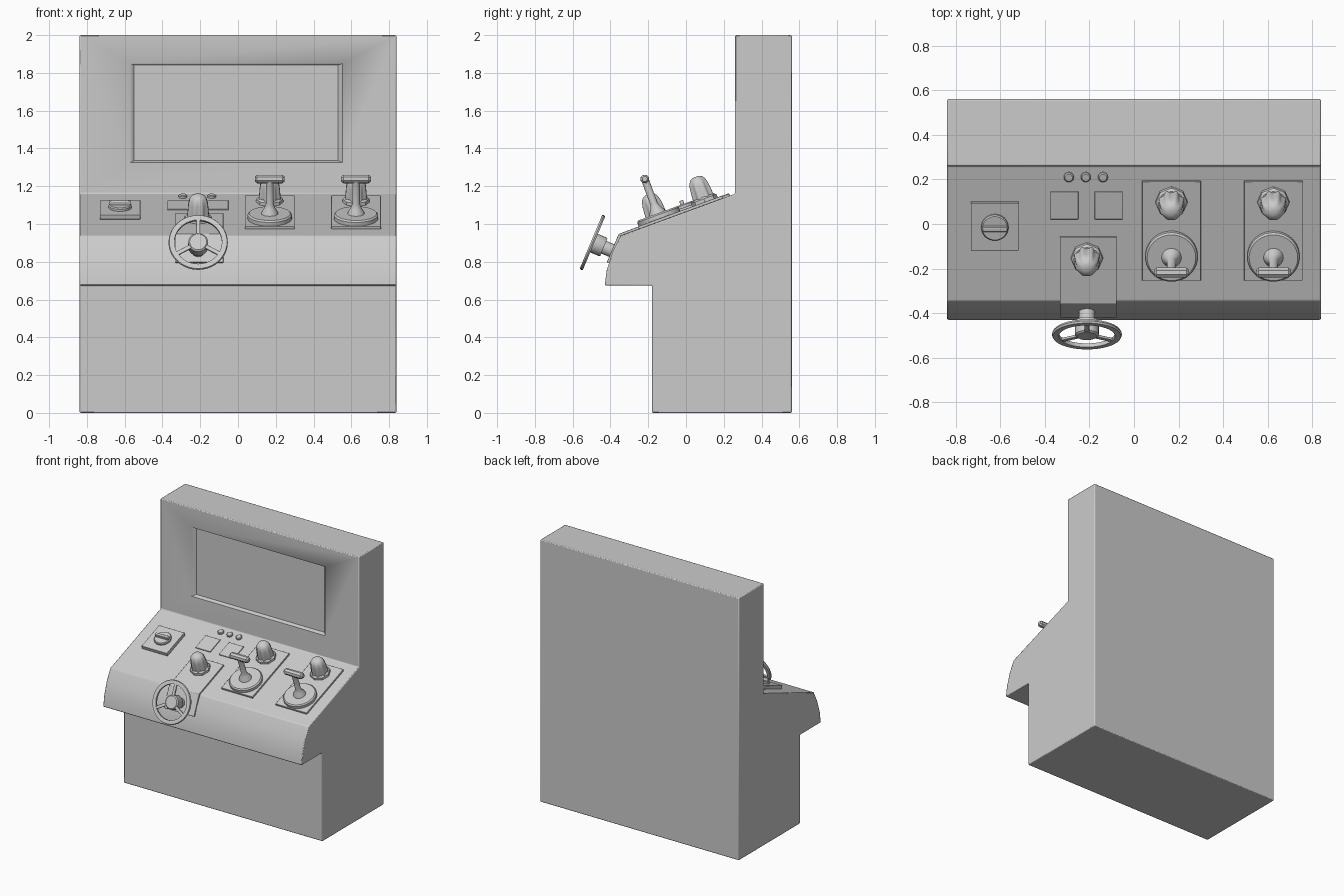
import bpy, bmesh, math
from mathutils import Matrix, Vector

if "Cube" in bpy.data.objects:
    bpy.data.objects.remove(bpy.data.objects["Cube"])

# Desk corner points in (y, z) and tilt angles
BACK, EDGE, LOW = (0.26, 1.16), (-0.345, 0.938), (-0.42, 0.755)
SLOPE = math.atan2(BACK[1] - EDGE[1], BACK[0] - EDGE[0])
WHEEL_TILT = math.radians(67.3)


def on_desk(x, y):
    """Frame lying on the sloped desk at plan position x, y."""
    z = BACK[1] + (y - BACK[0]) * math.tan(SLOPE)
    return Matrix.Translation((x, y, z)) @ Matrix.Rotation(SLOPE, 4, 'X')


def finish(name, bm, mat=Matrix(), bevel=0.0, smooth=30):
    bmesh.ops.recalc_face_normals(bm, faces=bm.faces)
    me = bpy.data.meshes.new(name)
    bm.to_mesh(me)
    bm.free()
    ob = bpy.data.objects.new(name, me)
    bpy.context.collection.objects.link(ob)
    ob.matrix_world = mat
    bpy.ops.object.select_all(action='DESELECT')
    ob.select_set(True)
    bpy.context.view_layer.objects.active = ob
    bpy.ops.object.shade_smooth_by_angle(angle=math.radians(smooth))
    if bevel:
        m = ob.modifiers.new("Bevel", 'BEVEL')
        m.width, m.segments = bevel, 2
        m.limit_method, m.angle_limit = 'ANGLE', math.radians(35)
    return ob


def box(name, mat, sx, sy, sz, z0=0.0, bevel=0.002):
    bm = bmesh.new()
    bmesh.ops.create_cube(bm, size=1)
    for v in bm.verts:
        v.co = Vector((v.co.x * sx, v.co.y * sy, (v.co.z + 0.5) * sz + z0))
    return finish(name, bm, mat, bevel)


def prism(name, pts, x0, x1, bevel):
    """Extrude a (y, z) outline along x."""
    bm = bmesh.new()
    f = bm.faces.new([bm.verts.new((x0, y, z)) for y, z in pts])
    ext = bmesh.ops.extrude_face_region(bm, geom=[f])['geom']
    vs = [e for e in ext if isinstance(e, bmesh.types.BMVert)]
    bmesh.ops.translate(bm, verts=vs, vec=(x1 - x0, 0, 0))
    return finish(name, bm, bevel=bevel)


def lathe(name, mat, prof, segs=32, closed=False, lobes=8, smooth=35):
    """Spin (radius, height, flute depth) points around local z."""
    bm = bmesh.new()
    rings = []
    for p in prof:
        r, z, fl = (*p, 0)[:3]
        ring = []
        for i in range(segs):
            a = 2 * math.pi * i / segs
            q = r * (1 - fl * (0.5 + 0.5 * math.cos(lobes * a)))
            ring.append(bm.verts.new((q * math.cos(a), q * math.sin(a), z)))
        rings.append(ring)
    n = len(rings)
    for k in range(n if closed else n - 1):
        a, b = rings[k], rings[(k + 1) % n]
        for i in range(segs):
            j = (i + 1) % segs
            bm.faces.new((a[i], a[j], b[j], b[i]))
    if not closed:
        bm.faces.new(rings[0])
        bm.faces.new(rings[-1])
    return finish(name, bm, mat, smooth=smooth)


def knob(name, x, y):
    m = on_desk(x, y)
    lathe(name + "_skirt", m, [(0.073, 0.01), (0.071, 0.032), (0.06, 0.042)], 8)
    lathe(name, m, [(0.062, 0.03, 0.15), (0.059, 0.07, 0.15), (0.055, 0.105, 0.12),
                    (0.047, 0.13, 0.05), (0.034, 0.147), (0.016, 0.156)], 48, smooth=50)


# Cabinet body
body = prism("cabinet_body", [(0.56, 0), (0.56, 2), (0.26, 2), BACK, EDGE, (-0.388, 0.855),
                              LOW, (-0.43, 0.675), (-0.18, 0.675), (-0.18, 0)],
             -0.838, 0.838, 0.006)

# Screen recess with slanted walls
bm = bmesh.new()
bmesh.ops.create_cube(bm, size=1)
for v in bm.verts:
    inner = v.co.y > 0
    w, h = (1.08, 0.505) if inner else (1.128, 0.526)
    v.co = (v.co.x * w - 0.01, 0.285 if inner else 0.2595, v.co.z * h + 1.588)
cutter = finish("screen_cutter", bm)
cutter.hide_render = True
cutter.hide_set(True)
cut = body.modifiers.new("Screen", 'BOOLEAN')
cut.operation, cut.object, cut.solver = 'DIFFERENCE', cutter, 'EXACT'

# Rotary switch on the left
sw = on_desk(-0.624, -0.004)
box("switch_plate", sw, 0.214, 0.226, 0.026)
lathe("switch_dial", sw, [(0.061, 0.02), (0.061, 0.038), (0.056, 0.044)])
box("switch_grip", sw, 0.112, 0.022, 0.03, 0.035, 0.004)

# Square displays and round buttons
for i, x in enumerate((-0.312, -0.114)):
    box(f"display_{i}", on_desk(x, 0.085), 0.125, 0.132, 0.008)
for i, x in enumerate((-0.292, -0.216, -0.139)):
    lathe(f"button_{i}", on_desk(x, 0.212), [(0.022, -0.002), (0.022, 0.01), (0.017, 0.014)], 20)

# Throttle stations: plate, knob, dial and T-handled lever
for i, x in enumerate((0.168, 0.625)):
    box(f"throttle_plate_{i}", on_desk(x, -0.027), 0.263, 0.474, 0.015)
    knob(f"throttle_knob_{i}", x, 0.105)
    m = on_desk(x, -0.136)
    lathe(f"throttle_dial_{i}", m, [(0.117, 0.012), (0.117, 0.036), (0.109, 0.044)], 40)
    lathe(f"throttle_lever_{i}", m, [(0.046, 0.04), (0.041, 0.055), (0.029, 0.075),
                                     (0.02, 0.1), (0.02, 0.23)], 20, smooth=60)
    h = 0.079
    handle = m @ Matrix.Translation((0, 0, 0.238)) @ Matrix.Rotation(math.pi / 2, 4, 'Y')
    lathe(f"throttle_handle_{i}", handle,
          [(0.014, -h), (0.024, -h + 0.012), (0.024, h - 0.012), (0.014, h)], 8)

# Bent plate wrapping over the desk edge, with its knob
t = 0.014
top, low = (-0.055, 1.045), (-0.405, 0.793)
prism("wheel_plate", [top, EDGE, low, (low[0] - t, low[1] + 0.005),
                      (EDGE[0] - 0.012, EDGE[1] + 0.009), (top[0] - 0.005, top[1] + t)],
      -0.332, -0.078, 0.002)
knob("wheel_knob", -0.211, -0.146)

# Steering wheel: shaft, hub, rim and three spokes
wm = Matrix.Translation((-0.211, -0.495, 0.902)) @ Matrix.Rotation(WHEEL_TILT, 4, 'X')
lathe("wheel_shaft", wm, [(0.036, -0.13), (0.036, -0.05)], 24)
lathe("wheel_hub", wm, [(0.05, -0.065), (0.053, -0.058), (0.053, 0.002), (0.045, 0.009)], 24)
lathe("wheel_rim", wm, [(0.126, -0.009), (0.153, -0.009), (0.157, 0), (0.153, 0.009), (0.126, 0.009)],
      40, closed=True)
for k in range(3):
    sp = wm @ Matrix.Rotation(k * 2 * math.pi / 3, 4, 'Z') @ Matrix.Translation((0, 0.088, 0))
    box(f"wheel_spoke_{k}", sp, 0.022, 0.085, 0.012, -0.006)
